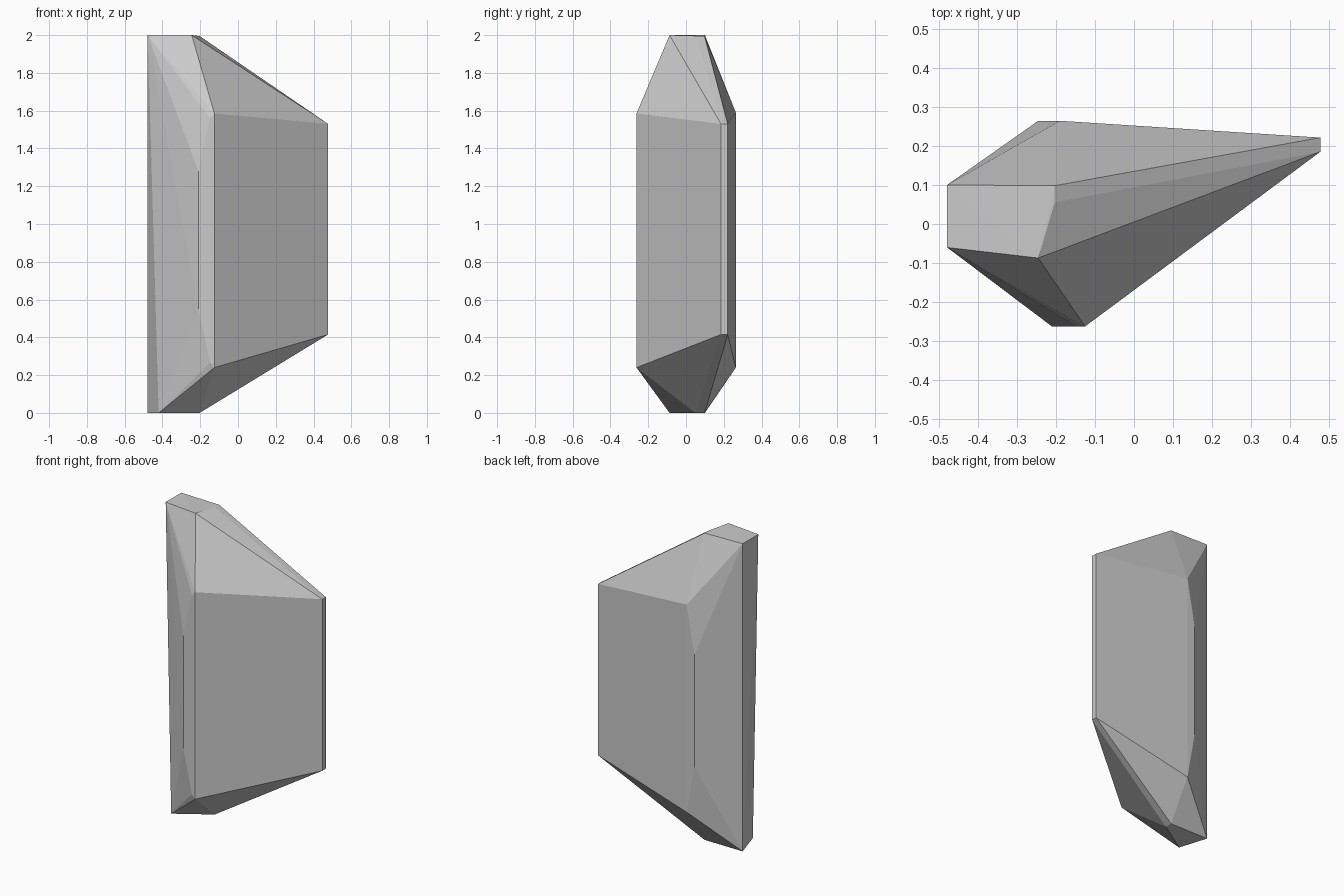
import bpy, bmesh

if "Cube" in bpy.data.objects:
    bpy.data.objects.remove(bpy.data.objects["Cube"])

# Horizontal end caps (x, y, z)
top = [(-0.478, 0.10, 2.0), (-0.478, -0.06, 2.0), (-0.245, -0.087, 2.0),
       (-0.203, 0.055, 1.995), (-0.203, 0.098, 1.995)]
bottom = [(-0.478, 0.10, 0), (-0.42, -0.087, 0),
          (-0.203, 0.05, 0), (-0.203, 0.098, 0)]

# Upright edges of the body: (x, y, lower z, upper z)
uprights = [(-0.125, -0.262, 0.24, 1.585), (-0.148, -0.262, 0.265, 1.56),
            (-0.21, -0.262, 0.55, 1.28),
            (0.477, 0.185, 0.415, 1.53), (0.477, 0.221, 0.415, 1.53),
            (-0.19, 0.264, 0.24, 1.59), (-0.245, 0.264, 0.55, 1.28)]

points = top + bottom
for x, y, low, high in uprights:
    points += [(x, y, low), (x, y, high)]

# Faceted stone: the tight skin around caps and uprights
bm = bmesh.new()
for p in points:
    bm.verts.new(p)
hull = bmesh.ops.convex_hull(bm, input=bm.verts[:])
loose = {g for g in hull["geom_interior"] + hull["geom_unused"]
         if isinstance(g, bmesh.types.BMVert)}
bmesh.ops.delete(bm, geom=list(loose), context='VERTS')
bmesh.ops.recalc_face_normals(bm, faces=bm.faces[:])

mesh = bpy.data.meshes.new("faceted_stone")
bm.to_mesh(mesh)
bm.free()
stone = bpy.data.objects.new("faceted_stone", mesh)
bpy.context.collection.objects.link(stone)
